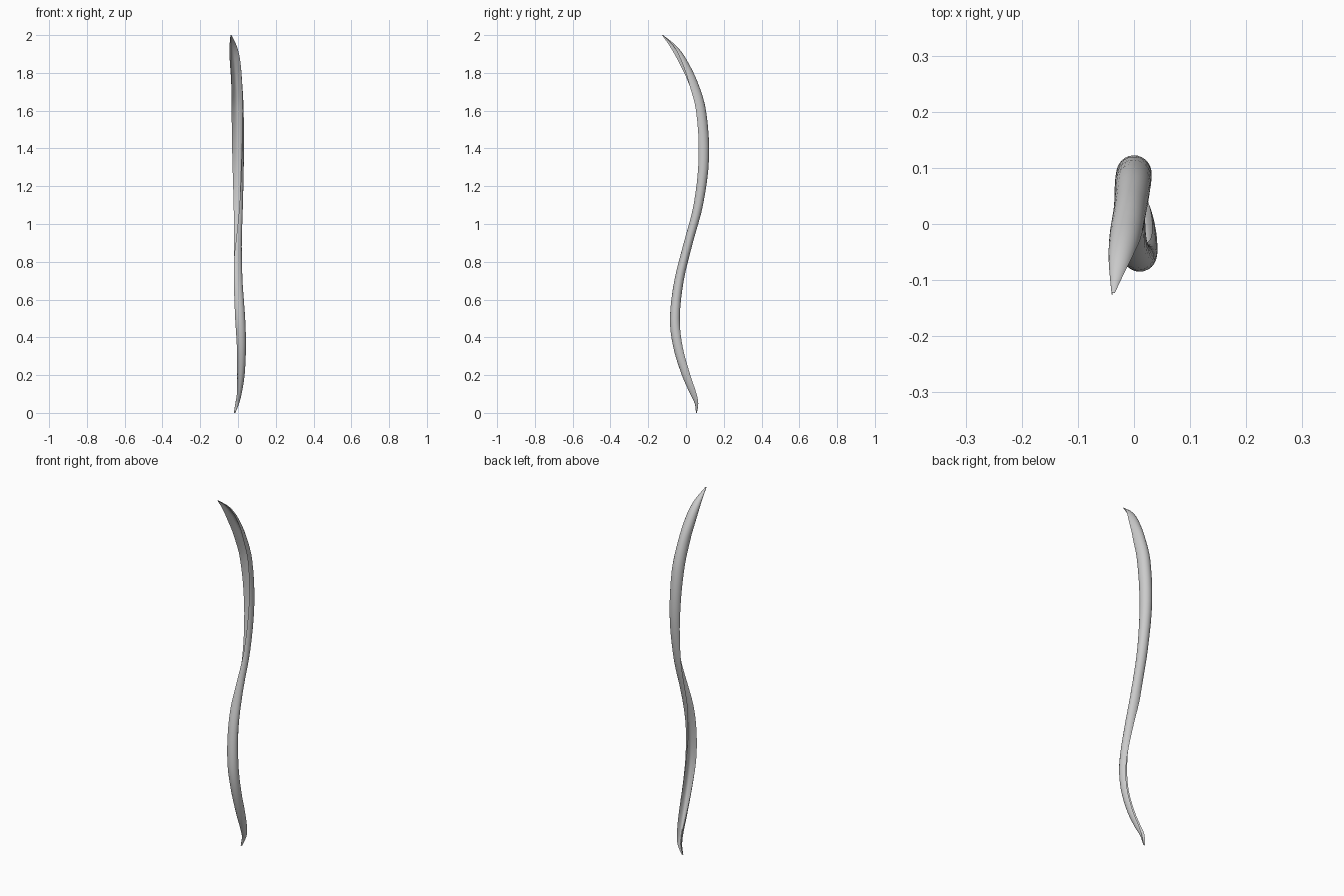
import bpy, bmesh, math

if "Cube" in bpy.data.objects:
    bpy.data.objects.remove(bpy.data.objects["Cube"])

# Stations: z, x min, x max, y min, y max, direction the rounded back faces (degrees)
STATIONS = [
    (0.00, -.022, -.014, .053, .058, -95),
    (0.05, -.014, .006, .046, .065, -90),
    (0.10, -.006, .019, .022, .056, -80),
    (0.20, -.004, .035, -.022, .023, -68),
    (0.35, -.006, .042, -.068, -.018, -55),
    (0.50, -.015, .038, -.085, -.033, -42),
    (0.70, -.022, .024, -.062, -.012, -18),
    (0.90, -.021, .020, -.012, .036, 10),
    (1.10, -.023, .026, .040, .090, 38),
    (1.35, -.030, .031, .067, .122, 60),
    (1.60, -.034, .030, .053, .106, 78),
    (1.75, -.036, .022, .012, .062, 92),
    (1.87, -.044, .011, -.045, .003, 108),
    (1.94, -.045, -.006, -.085, -.048, 122),
    (2.00, -.040, -.034, -.127, -.121, 135),
]
STEPS = 4      # rings between stations
ARC = 16       # segments over the rounded back
SWEEP = math.radians(220)


def section(x0, x1, y0, y1, facing):
    """Crescent section, rotated to its facing and fitted to the given box."""
    pts = []
    f = math.radians(facing)
    for i in range(ARC + 1):
        a = f + (i / ARC - .5) * SWEEP
        pts.append((math.cos(a), math.sin(a)))
    chord_a, chord_b = pts[-1], pts[0]
    for i in range(1, 10):                     # hollow inner face
        t = i / 10
        d = 0.85 * math.sin(math.pi * t)
        pts.append((chord_a[0] * (1 - t) + chord_b[0] * t + d * math.cos(f),
                    chord_a[1] * (1 - t) + chord_b[1] * t + d * math.sin(f)))
    ux = [p[0] for p in pts]
    uy = [p[1] for p in pts]
    return [(x0 + (p[0] - min(ux)) / (max(ux) - min(ux)) * (x1 - x0),
             y0 + (p[1] - min(uy)) / (max(uy) - min(uy)) * (y1 - y0)) for p in pts]


def hermite(k, t):
    """Smooth interpolation of stations k..k+1, parameterised by height."""
    n = len(STATIONS) - 1
    a, b = STATIONS[k], STATIONS[k + 1]
    p, q = STATIONS[max(k - 1, 0)], STATIONS[min(k + 2, n)]
    h = b[0] - a[0]
    out = [a[0] + h * t]
    for j in range(1, 6):
        m0 = (b[j] - p[j]) / (b[0] - p[0]) * h
        m1 = (q[j] - a[j]) / (q[0] - a[0]) * h
        out.append((2*t**3 - 3*t**2 + 1) * a[j] + (t**3 - 2*t**2 + t) * m0
                   + (3*t**2 - 2*t**3) * b[j] + (t**3 - t**2) * m1)
    return out


# Twisted S-shaped strand, lofted ring by ring
bm = bmesh.new()
rings = []
rows = [hermite(k, s / STEPS) for k in range(len(STATIONS) - 1) for s in range(STEPS)]
rows.append(list(STATIONS[-1]))
for r in rows:
    rings.append([bm.verts.new((x, y, r[0])) for x, y in section(*r[1:])])
for lo, hi in zip(rings, rings[1:]):
    for i in range(len(lo)):
        j = (i + 1) % len(lo)
        bm.faces.new((lo[i], lo[j], hi[j], hi[i]))
bm.faces.new(rings[0][::-1])
bm.faces.new(rings[-1])
bmesh.ops.recalc_face_normals(bm, faces=bm.faces)

mesh = bpy.data.meshes.new("twisted_strand")
bm.to_mesh(mesh)
bm.free()
strand = bpy.data.objects.new("twisted_strand", mesh)
bpy.context.collection.objects.link(strand)
bpy.context.view_layer.objects.active = strand
strand.select_set(True)
bpy.ops.object.shade_smooth_by_angle(angle=math.radians(40))
